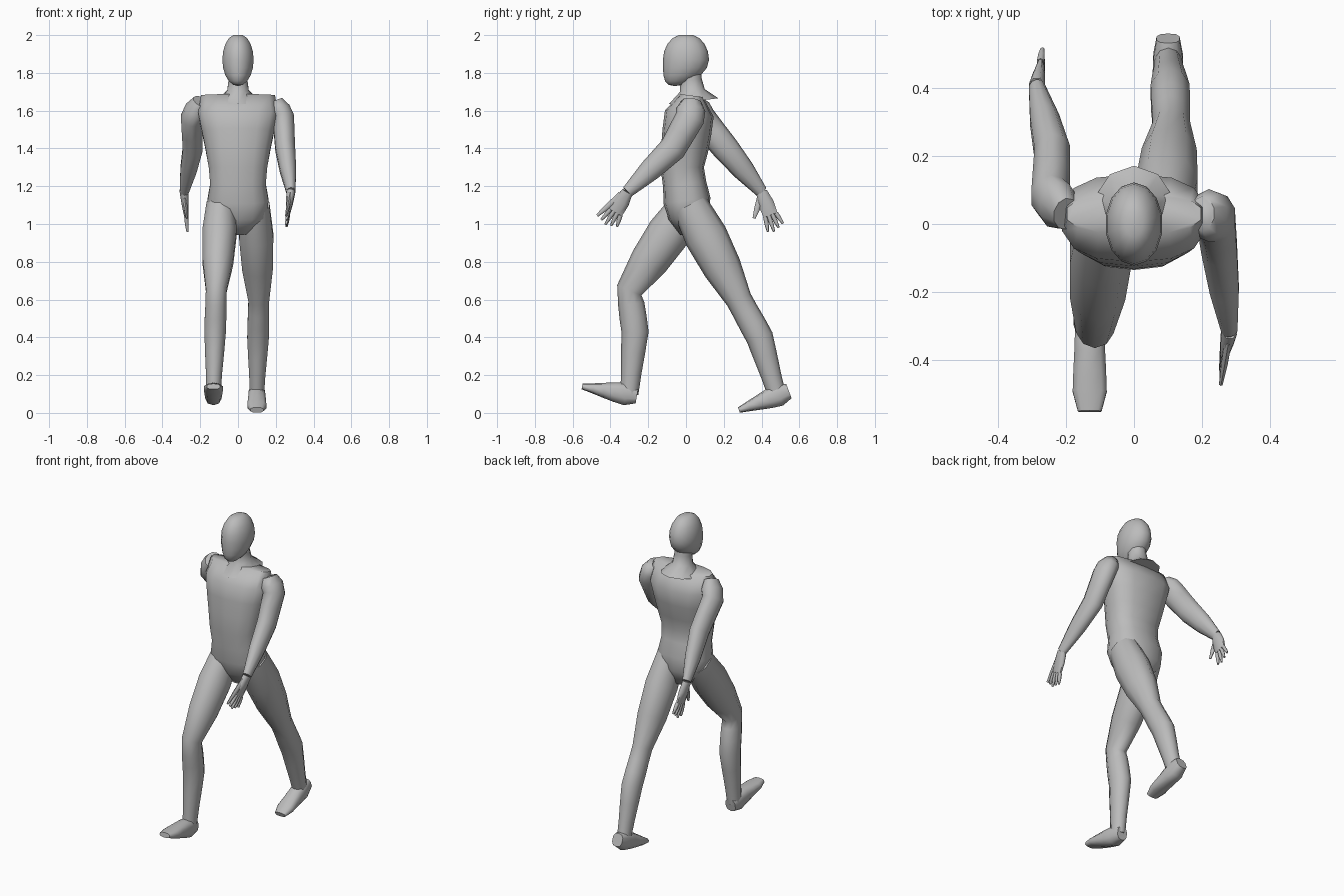
import bpy, bmesh, math
from mathutils import Vector

if "Cube" in bpy.data.objects:
    bpy.data.objects.remove(bpy.data.objects["Cube"], do_unlink=True)

tone = (0.5, 0.5, 0.5, 1)
grey = bpy.data.materials.new("plain grey")
grey.use_nodes = True
grey.diffuse_color = tone
grey.node_tree.nodes["Principled BSDF"].inputs["Base Color"].default_value = tone


def along(joints, fraction):
    """Point at an even fraction of the way through a chain of joints."""
    place = fraction * (len(joints) - 1)
    index = min(int(place), len(joints) - 2)
    return joints[index].lerp(joints[index + 1], place - index)


def add_tube(bm, joints, widths, depths, sides=10, power=2):
    """Skin evenly spread rings along the joints; widths and depths are half sizes."""
    joints = [Vector(joint) for joint in joints]
    last = len(widths) - 1
    centres = [along(joints, i / last) for i in range(last + 1)]
    across = Vector((1, 0, 0))
    rings = []
    for i, centre in enumerate(centres):
        tangent = centres[min(i + 1, last)] - centres[max(i - 1, 0)]
        depth_axis = tangent.cross(across).normalized()
        width_axis = depth_axis.cross(tangent).normalized()
        ring = []
        for k in range(sides):
            angle = math.tau * (k + 0.5) / sides
            u, v = (math.copysign(abs(f) ** (2 / power), f)
                    for f in (math.cos(angle), math.sin(angle)))
            ring.append(bm.verts.new(centre + width_axis * u * widths[i] + depth_axis * v * depths[i]))
        rings.append(ring)
    for lower, upper in zip(rings, rings[1:]):
        for k in range(sides):
            following = (k + 1) % sides
            bm.faces.new((lower[k], lower[following], upper[following], upper[k]))
    bm.faces.new(rings[0])
    bm.faces.new(rings[-1])


def finish(name, bm):
    """Turn the bmesh into a smooth shaded grey object."""
    bmesh.ops.recalc_face_normals(bm, faces=bm.faces)
    mesh = bpy.data.meshes.new(name)
    bm.to_mesh(mesh)
    bm.free()
    mesh.materials.append(grey)
    part = bpy.data.objects.new(name, mesh)
    bpy.context.collection.objects.link(part)
    bpy.ops.object.select_all(action="DESELECT")
    part.select_set(True)
    bpy.context.view_layer.objects.active = part
    bpy.ops.object.shade_smooth_by_angle(angle=math.radians(65))


def tube(name, joints, widths, depths, **shape):
    bm = bmesh.new()
    add_tube(bm, joints, widths, depths, **shape)
    finish(name, bm)


def limb(name, joints, widths, stretch):
    """Tube whose depth is a fixed multiple of its width."""
    tube(name, joints, widths, [width * stretch for width in widths])


def leg(name, hip, knee, ankle):
    calf = Vector(knee).lerp(Vector(ankle), 0.4) + Vector((0, 0.03, 0))
    widths = (0.08, 0.095, 0.085, 0.058, 0.058, 0.06, 0.06, 0.053, 0.045, 0.04)
    limb(name, (hip, knee, calf, ankle), widths, 1.2)


def foot(name, heel, toe):
    tube(name, (heel, toe), (0.035, 0.045, 0.047, 0.05, 0.052, 0.036),
         (0.04, 0.06, 0.052, 0.04, 0.027, 0.015), power=2.6)


def arm(name, top, shoulder, elbow, wrist):
    limb(name, (top, shoulder, elbow, wrist), (0.04, 0.06, 0.06, 0.057, 0.055, 0.045, 0.025), 1.3)


def hand(name, wrist, tip, thumb_tip):
    """Flat palm with four spread fingers and a thumb on the front edge."""
    wrist, tip, thumb_tip = Vector(wrist), Vector(tip), Vector(thumb_tip)
    front = (tip - wrist).cross(Vector((1, 0, 0))).normalized()
    front *= -math.copysign(1, front.y)
    knuckles = wrist.lerp(tip, 0.6)
    thin = (0.012, 0.011, 0.006)
    bm = bmesh.new()
    add_tube(bm, (wrist, knuckles), (0.025, 0.02, 0.012), (0.032, 0.045, 0.042), sides=8)
    for finger in range(4):
        spread = front * (finger - 1.5)
        reach = wrist.lerp(tip, 1 - 0.05 * abs(finger - 2))
        add_tube(bm, (knuckles + spread * 0.02, reach + spread * 0.03), thin, thin, sides=6)
    add_tube(bm, (wrist.lerp(tip, 0.15) + front * 0.02, thumb_tip), thin, (0.02, 0.016, 0.008), sides=6)
    finish(name, bm)


# Trunk and neck
tube("torso", ((0, 0.03, 0.95), (0, -0.02, 1.3), (0, 0.03, 1.68)),
     (0.05, 0.15, 0.165, 0.15, 0.158, 0.175, 0.195, 0.215, 0.2),
     (0.06, 0.11, 0.125, 0.115, 0.115, 0.125, 0.13, 0.13, 0.06), sides=14, power=2.5)
limb("neck", ((0, 0.04, 1.65), (0, 0.02, 1.82)), (0.12, 0.06, 0.052, 0.055), 1.1)

# Head: an egg with a flattened crown and the jaw drawn forward
bm = bmesh.new()
bmesh.ops.create_uvsphere(bm, u_segments=14, v_segments=10, radius=1)
for vert in bm.verts:
    x, y, z = vert.co
    jaw = max(0, -z) ** 2
    vert.co = (x * 0.085, y * 0.122 - jaw * 0.06, min(2, 1.87 + z * 0.14))
finish("head", bm)

# Legs: the right strides forward, the left trails behind
leg("right_leg", (-0.09, 0.01, 1.1), (-0.115, -0.3, 0.65), (-0.13, -0.3, 0.1))
leg("left_leg", (0.09, 0.02, 1.1), (0.11, 0.28, 0.6), (0.1, 0.48, 0.1))
foot("right_foot", (-0.13, -0.26, 0.09), (-0.13, -0.55, 0.14))
foot("left_foot", (0.1, 0.545, 0.115), (0.1, 0.28, 0.015))

# Arms swing opposite to the legs
left_wrist, right_wrist = (0.28, -0.31, 1.17), (-0.285, 0.4, 1.17)
arm("left_arm", (0.2, 0.03, 1.65), (0.24, 0.02, 1.56), (0.25, -0.07, 1.4), left_wrist)
arm("right_arm", (-0.2, 0.03, 1.65), (-0.245, 0.08, 1.56), (-0.24, 0.21, 1.4), right_wrist)
hand("left_hand", left_wrist, (0.255, -0.415, 0.99), (0.255, -0.47, 1.045))
hand("right_hand", right_wrist, (-0.267, 0.48, 0.965), (-0.27, 0.36, 1.03))
